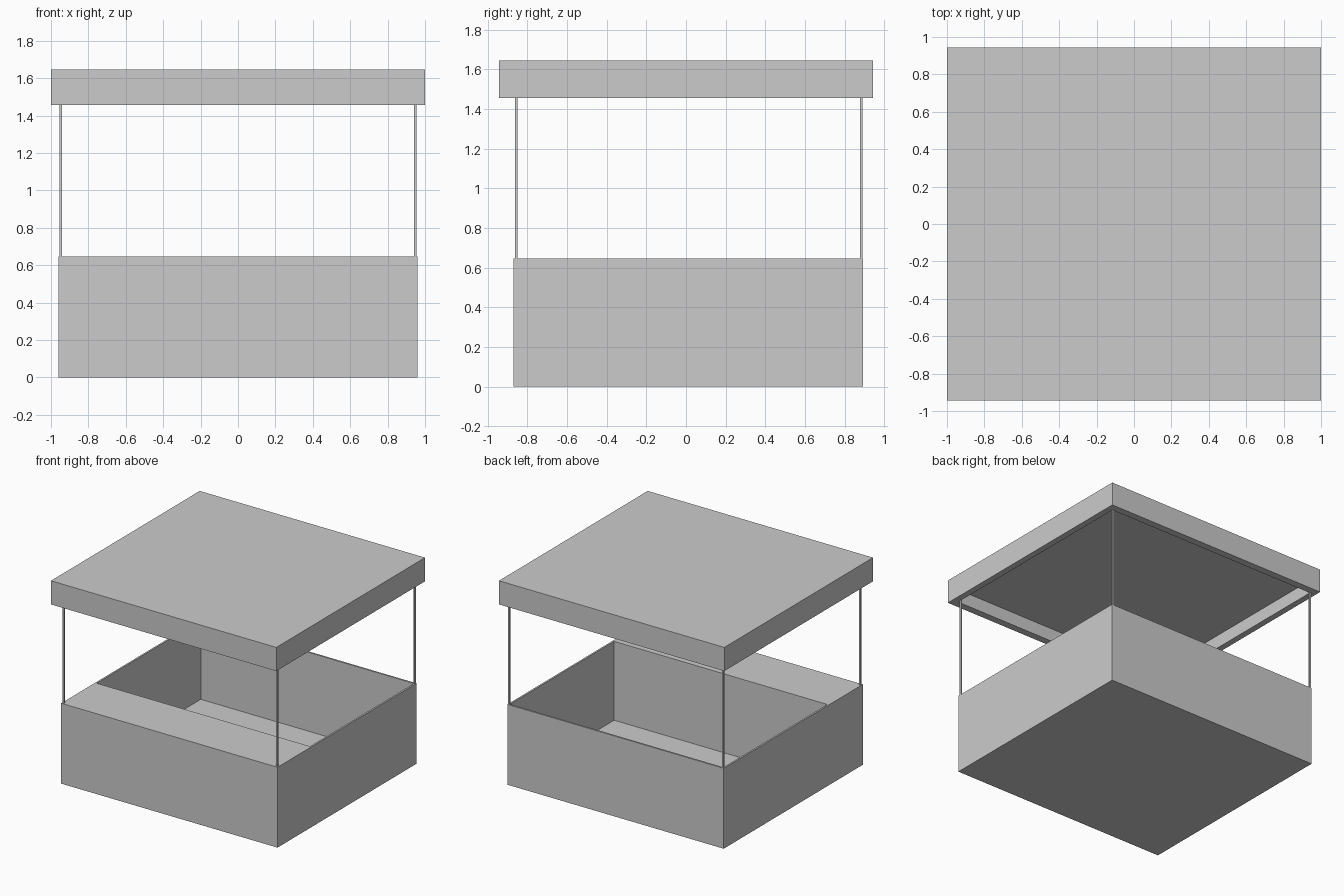
import bpy, bmesh

if "Cube" in bpy.data.objects:
    bpy.data.objects.remove(bpy.data.objects["Cube"])


def loft_rects(name, rings):
    """Closed solid through stacked rectangles (x0, x1, y0, y1, z), capped at both ends."""
    bm = bmesh.new()
    loops = [[bm.verts.new(p) for p in ((x0, y0, z), (x1, y0, z), (x1, y1, z), (x0, y1, z))]
             for x0, x1, y0, y1, z in rings]
    for a, b in zip(loops, loops[1:]):
        for i in range(4):
            j = (i + 1) % 4
            bm.faces.new((a[i], a[j], b[j], b[i]))
    bm.faces.new(loops[0])
    bm.faces.new(loops[-1])
    bmesh.ops.recalc_face_normals(bm, faces=bm.faces)
    mesh = bpy.data.meshes.new(name)
    bm.to_mesh(mesh)
    bm.free()
    obj = bpy.data.objects.new(name, mesh)
    bpy.context.collection.objects.link(obj)
    return obj


def rect(x0, x1, y0, y1, z, inset=0.0):
    return (x0 + inset, x1 - inset, y0 + inset, y1 - inset, z)


BASE = (-0.96, 0.96, -0.87, 0.893)
BASE_TOP, WALL, FLOOR = 0.645, 0.014, 0.012
ROOF_LOW, ROOF_CEILING, ROOF_TOP = 1.455, 1.56, 1.645

# Base: open-topped box with thin walls and floor
loft_rects("booth_base", [rect(*BASE, 0), rect(*BASE, BASE_TOP),
                          rect(*BASE, BASE_TOP, WALL), rect(*BASE, FLOOR, WALL)])

# Counter: solid block along the front, inside the walls
counter = (BASE[0] + WALL, BASE[1] - WALL, BASE[2] + WALL, -0.44)
loft_rects("front_counter", [rect(*counter, FLOOR), rect(*counter, BASE_TOP)])

# Roof: thick slab, hollowed from below
roof = (-1.0, 1.0, -0.943, 0.943)
roof_hollow = (-0.95, 0.95, -0.885, 0.885)
loft_rects("roof", [rect(*roof, ROOF_TOP), rect(*roof, ROOF_LOW),
                    rect(*roof_hollow, ROOF_LOW), rect(*roof_hollow, ROOF_CEILING)])

# Corner posts: thin square rods from the base up to the roof ceiling
R = 0.0065
for side, x in (("left", -0.948), ("right", 0.948)):
    for end, y in (("front", -0.856), ("back", 0.884)):
        post = (x - R, x + R, y - R, y + R)
        loft_rects(f"{end}_{side}_post", [rect(*post, BASE_TOP - 0.02), rect(*post, ROOF_CEILING)])
